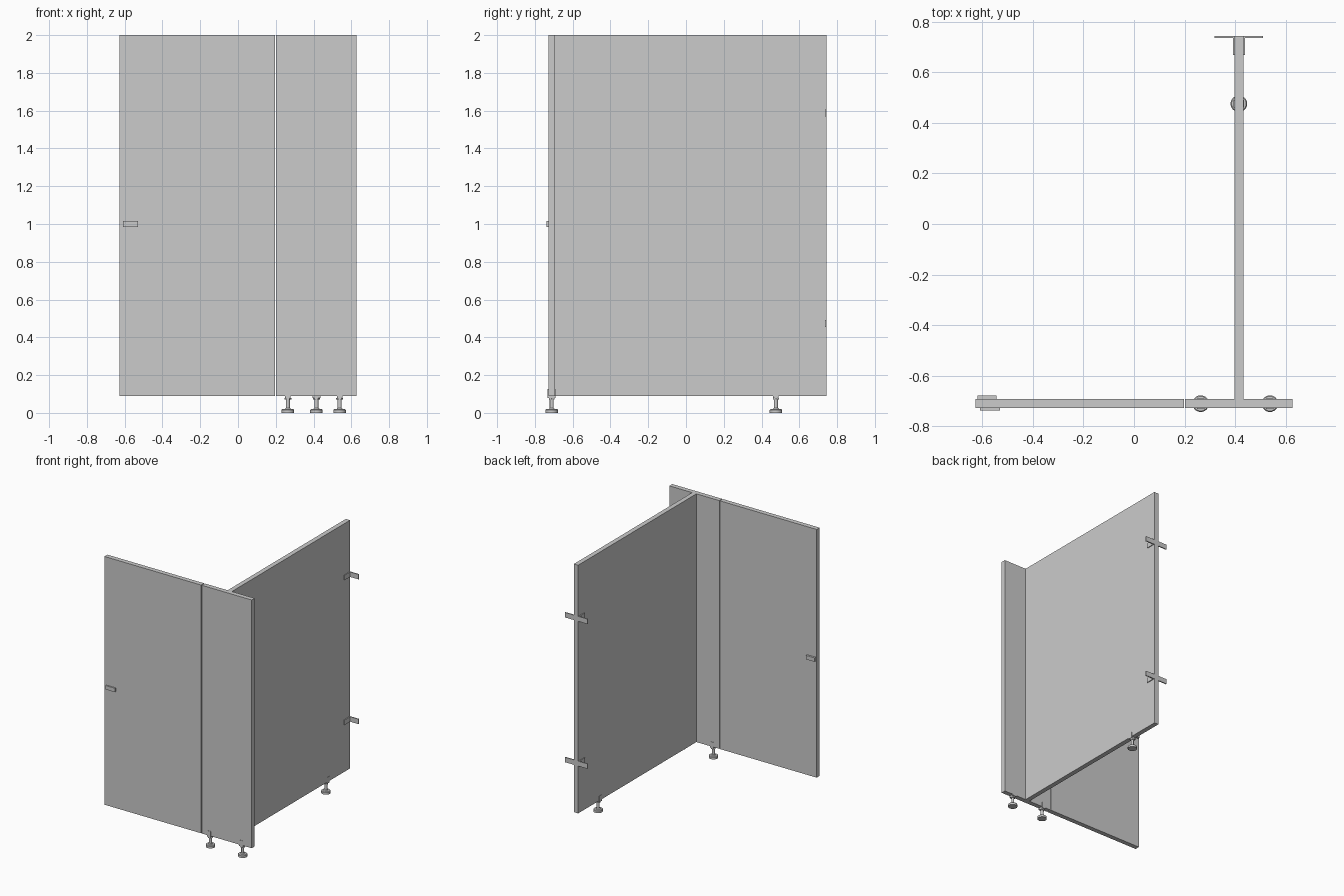
import bpy, bmesh, math
from mathutils import Matrix, Vector

if "Cube" in bpy.data.objects:
    bpy.data.objects.remove(bpy.data.objects["Cube"])


def finish(name, bm):
    mesh = bpy.data.meshes.new(name)
    bmesh.ops.recalc_face_normals(bm, faces=bm.faces)
    bm.to_mesh(mesh)
    bm.free()
    ob = bpy.data.objects.new(name, mesh)
    bpy.context.collection.objects.link(ob)
    return ob


def box(name, x, y, z):
    bm = bmesh.new()
    bmesh.ops.create_cube(bm, size=1)
    for v in bm.verts:
        v.co = Vector([(r[0] + r[1]) / 2 + c * (r[1] - r[0])
                       for r, c in zip((x, y, z), v.co)])
    return finish(name, bm)


def extrude(name, profile, matrix, depth):
    """Extrude a 2D profile along its local z, then place it."""
    bm = bmesh.new()
    face = bm.faces.new([bm.verts.new((a, b, 0)) for a, b in profile])
    out = bmesh.ops.extrude_face_region(bm, geom=[face])
    bmesh.ops.translate(bm, vec=(0, 0, depth),
                        verts=[g for g in out["geom"] if isinstance(g, bmesh.types.BMVert)])
    bm.transform(matrix)
    return finish(name, bm)


def lathe(name, profile, sides, loc):
    """Spin (radius, z) rings into a closed solid."""
    bm = bmesh.new()
    rings = [[bm.verts.new((r * math.cos(2 * math.pi * i / sides),
                            r * math.sin(2 * math.pi * i / sides), z))
              for i in range(sides)] for r, z in profile]
    for a, b in zip(rings, rings[1:]):
        for i in range(sides):
            j = (i + 1) % sides
            bm.faces.new((a[i], a[j], b[j], b[i]))
    bm.faces.new(rings[0])
    bm.faces.new(rings[-1])
    for f in bm.faces:
        f.smooth = sides > 8
    ob = finish(name, bm)
    ob.location = loc
    bpy.context.view_layer.objects.active = ob
    ob.select_set(True)
    bpy.ops.object.shade_smooth_by_angle(angle=math.radians(30))
    ob.select_set(False)
    return ob


# Panels
FRONT, BACK, Z = -0.729, -0.693, (0.09, 2.0)
PX, T = 0.415, 0.018          # partition centre and half thickness
box("door", (-0.627, 0.197), (FRONT, BACK), Z)
box("pilaster", (0.202, 0.627), (FRONT, BACK), Z)
box("partition", (PX - T, PX + T), (BACK, 0.744), Z)

# Door latch: outer plate and inner turn
box("latch_outer", (-0.61, -0.53), (-0.739, FRONT), (0.985, 1.015))
box("latch_inner", (-0.62, -0.545), (BACK, -0.678), (0.985, 1.015))

# Wall angle brackets, a mirrored pair at each height
for level, z in (("lower", 0.473), ("upper", 1.587)):
    for side, s in (("left", -1), ("right", 1)):
        y = 0.744
        shape = [(T, y), (0.096, y), (0.096, y - 0.008), (T + 0.006, y - 0.008),
                 (T + 0.006, y - 0.075), (T, y - 0.075)]
        extrude(f"wall_bracket_{level}_{side}", [(PX + s * a, b) for a, b in shape],
                Matrix.Translation((0, 0, z - 0.019)), 0.038)

# Adjustable feet: disc, stem, nut and U-shaped shoe clasping the panel
shoe = [(-0.021, 0.08), (0.021, 0.08), (0.021, 0.127), (T, 0.127),
        (T, 0.09), (-T, 0.09), (-T, 0.127), (-0.021, 0.127)]
mid = (FRONT + BACK) / 2
feet = (("pilaster_left", 0.264, mid, 90), ("pilaster_right", 0.538, mid, 90),
        ("partition", PX, 0.476, 0))
for name, x, y, turn in feet:
    lathe(f"foot_{name}", [(0.033, 0), (0.033, 0.016), (0.029, 0.02), (0.016, 0.021),
                           (0.0105, 0.027), (0.0105, 0.082)], 24, (x, y, 0))
    lathe(f"foot_nut_{name}", [(0.018, 0.07), (0.018, 0.08)], 6, (x, y, 0))
    m = (Matrix.Translation((x, y, 0)) @ Matrix.Rotation(math.radians(turn), 4, "Z")
         @ Matrix.Translation((0, 0.015, 0)) @ Matrix.Rotation(math.pi / 2, 4, "X"))
    extrude(f"foot_shoe_{name}", shoe, m, 0.03)
